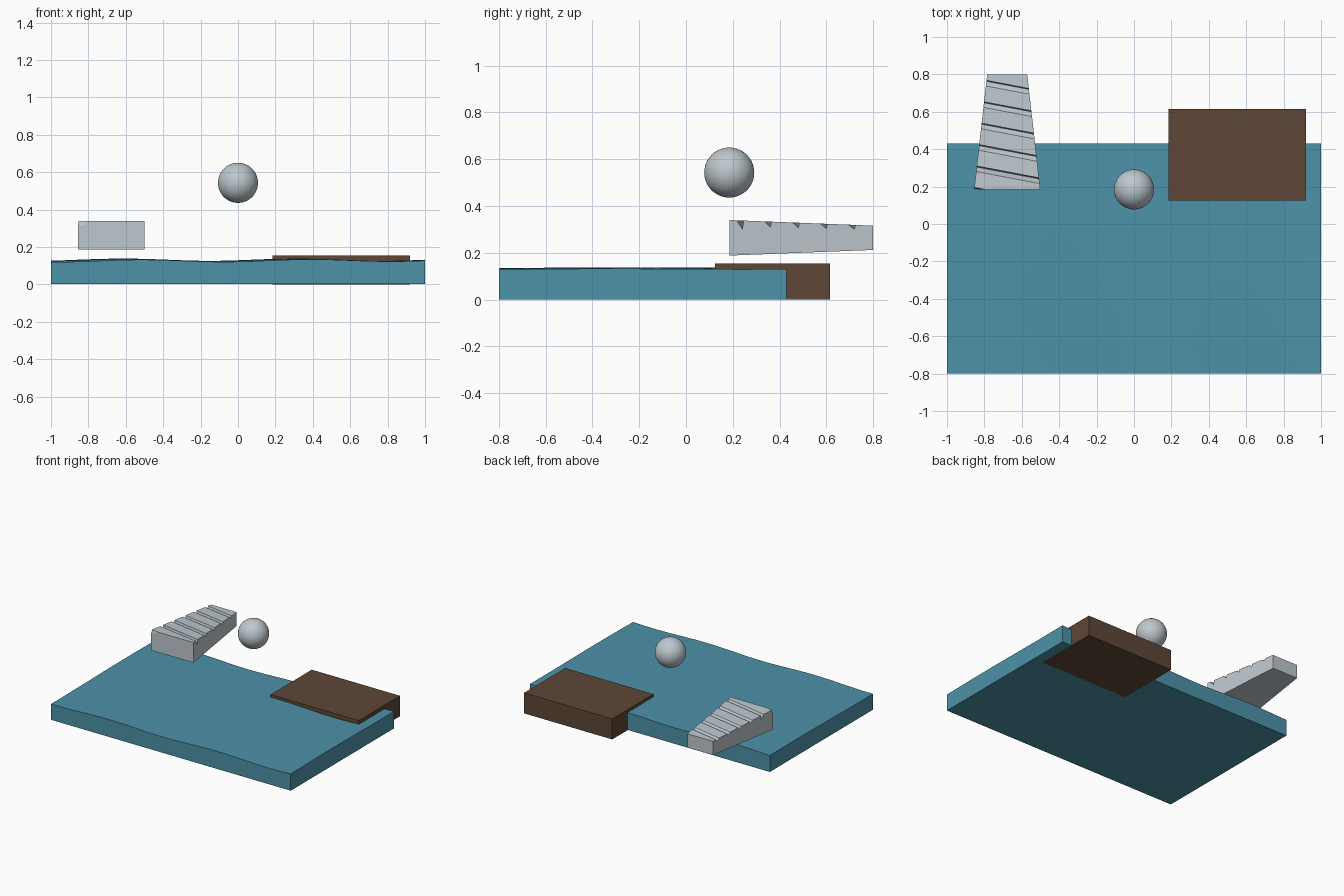
import bpy, bmesh, math

if "Cube" in bpy.data.objects:
    bpy.data.objects.remove(bpy.data.objects["Cube"])


def srgb(r, g, b):
    f = lambda c: c / 12.92 if c <= 0.04045 else ((c + 0.055) / 1.055) ** 2.4
    return (f(r / 255), f(g / 255), f(b / 255), 1)


def material(name, rgb):
    m = bpy.data.materials.new(name)
    m.diffuse_color = srgb(*rgb)
    m.use_nodes = True
    m.node_tree.nodes["Principled BSDF"].inputs["Base Color"].default_value = m.diffuse_color
    return m


TEAL = material("water teal", (77, 146, 169))
BROWN = material("wood brown", (95, 71, 55))
GREY = material("pale grey", (190, 200, 206))


def finish(name, bm, mat):
    bmesh.ops.recalc_face_normals(bm, faces=bm.faces)
    me = bpy.data.meshes.new(name)
    bm.to_mesh(me)
    bm.free()
    me.materials.append(mat)
    ob = bpy.data.objects.new(name, me)
    bpy.context.collection.objects.link(ob)
    return ob


# water slab with a gently rippled top
def wave(x, y):
    return 0.129 + 0.006 * math.sin(7 * x - 0.37 + 0.9 * y) + 0.003 * math.cos(4 * (y + 0.2) + x)


X0, X1, Y0, Y1, NX, NY = -1.0, 1.0, -0.8, 0.43, 48, 30
bm = bmesh.new()
top = [[bm.verts.new((x, y, wave(x, y)))
        for x in [X0 + (X1 - X0) * i / NX for i in range(NX + 1)]]
       for y in [Y0 + (Y1 - Y0) * j / NY for j in range(NY + 1)]]
for j in range(NY):
    for i in range(NX):
        f = bm.faces.new((top[j][i], top[j][i + 1], top[j + 1][i + 1], top[j + 1][i]))
        f.smooth = True
rim = [e for e in bm.edges if e.is_boundary]
ext = bmesh.ops.extrude_edge_only(bm, edges=rim)["geom"]
for v in ext:
    if isinstance(v, bmesh.types.BMVert):
        v.co.z = 0.001
for f in ext:
    if isinstance(f, bmesh.types.BMFace):
        f.smooth = False
bmesh.ops.holes_fill(bm, edges=[e for e in bm.edges if e.is_boundary], sides=0)
for e in bm.edges:
    if len(e.link_faces) == 2 and e.calc_face_angle(0) > 0.6:
        e.smooth = False
finish("water", bm, TEAL)

# wooden block at the back right
bm = bmesh.new()
bmesh.ops.create_cube(bm, size=1)
for v in bm.verts:
    v.co = (0.5525 + v.co.x * 0.735, 0.37 + v.co.y * 0.49, (v.co.z + 0.5) * 0.155)
finish("dock", bm, BROWN)

# floating ball
bm = bmesh.new()
bmesh.ops.create_uvsphere(bm, u_segments=48, v_segments=24, radius=0.107)
bmesh.ops.translate(bm, verts=bm.verts, vec=(0, 0.185, 0.543))
for f in bm.faces:
    f.smooth = True
finish("ball", bm, GREY)

# tapered bar
CX = -0.678
bm = bmesh.new()
bmesh.ops.create_cube(bm, size=2)
for v in bm.verts:
    front = v.co.y < 0
    hx, hz = (0.177, 0.076) if front else (0.107, 0.052)
    v.co = (CX + v.co.x * hx, 0.185 if front else 0.8, 0.264 + v.co.z * hz)
bar = finish("tapered_bar", bm, GREY)

# slanted V grooves across the top of the bar
bm = bmesh.new()
for k in range(6):
    depth = 0.036 if k == 1 else 0.026 - 0.0015 * k
    rings = []
    for x in (CX - 0.25, CX + 0.25):
        y = 0.12 + 0.117 * k - 0.19 * (x - (CX + 0.16))
        z = 0.34 - 0.039 * (y - 0.185)
        rings.append([bm.verts.new((x, y + dy, z + dz)) for dy, dz in
                      ((-0.042, depth), (0.006, -depth), (0.018, depth))])
    a, b = rings
    bm.faces.new(a)
    bm.faces.new(b)
    for i in range(3):
        n = (i + 1) % 3
        bm.faces.new((a[i], a[n], b[n], b[i]))
cutter = finish("groove_cutter", bm, GREY)
cutter.hide_render = True
cutter.hide_viewport = True
mod = bar.modifiers.new("grooves", "BOOLEAN")
mod.operation = "DIFFERENCE"
mod.solver = "EXACT"
mod.object = cutter
